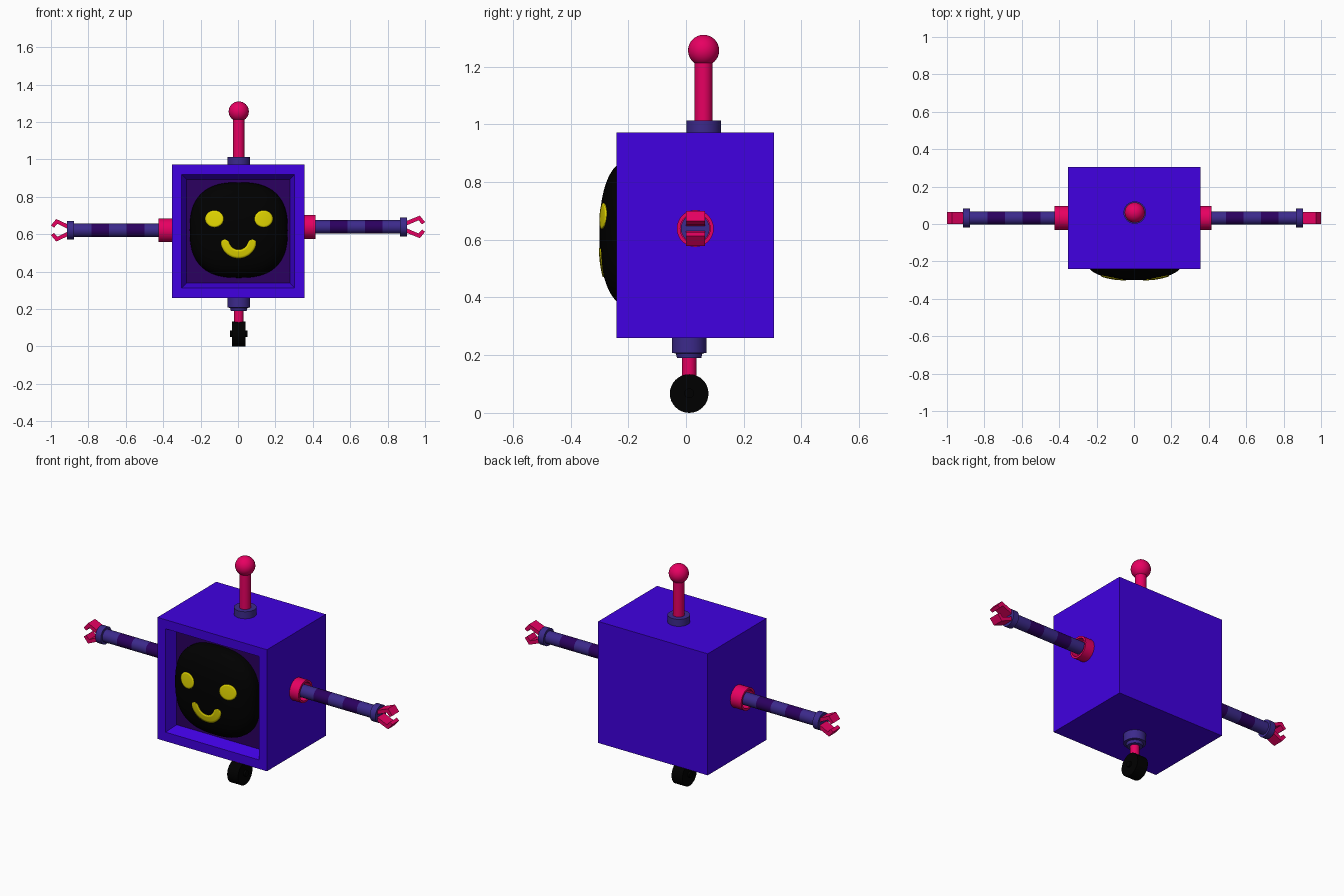
import bpy, bmesh, math
from mathutils import Matrix, Vector

if "Cube" in bpy.data.objects:
    bpy.data.objects.remove(bpy.data.objects["Cube"])


def material(name, rgb):
    m = bpy.data.materials.new(name)
    m.diffuse_color = (*rgb, 1)
    m.use_nodes = True
    m.node_tree.nodes["Principled BSDF"].inputs["Base Color"].default_value = m.diffuse_color
    return m


VIOLET = material("violet", (0.052, 0.0, 0.75))
PINK = material("pink", (0.86, 0.0, 0.13))
INDIGO = material("indigo", (0.045, 0.023, 0.26))
PURPLE = material("dark purple", (0.024, 0.0, 0.115))
BLACK = material("black", (0.0, 0.0, 0.0))
YELLOW = material("yellow", (0.77, 0.68, 0.0))


def finish(name, bm, mats, smooth=True):
    bmesh.ops.recalc_face_normals(bm, faces=bm.faces)
    me = bpy.data.meshes.new(name)
    bm.to_mesh(me)
    bm.free()
    for m in mats:
        me.materials.append(m)
    ob = bpy.data.objects.new(name, me)
    bpy.context.collection.objects.link(ob)
    if smooth:
        bpy.ops.object.select_all(action='DESELECT')
        ob.select_set(True)
        bpy.context.view_layer.objects.active = ob
        bpy.ops.object.shade_smooth_by_angle(angle=math.radians(35))
    return ob


def lathe(name, profile, mats, loc, axis=(0, 0, 1), sides=32, bands=None):
    """Revolve (radius, height) points about an axis; bands gives a slot per segment."""
    bm = bmesh.new()
    rings = []
    for r, h in profile:
        n = sides if r > 1e-6 else 1
        rings.append([bm.verts.new((r * math.cos(math.tau * i / sides),
                                    r * math.sin(math.tau * i / sides), h)) for i in range(n)])
    for k, (a, b) in enumerate(zip(rings, rings[1:])):
        for i in range(sides):
            j = (i + 1) % sides
            vs = [a[i % len(a)], a[j % len(a)], b[j % len(b)], b[i % len(b)]]
            f = bm.faces.new(list(dict.fromkeys(vs)))
            f.material_index = bands[k] if bands else 0
    rot = Vector((0, 0, 1)).rotation_difference(Vector(axis)).to_matrix().to_4x4()
    bm.transform(Matrix.Translation(loc) @ rot)
    return finish(name, bm, mats)


def rod(r, h0, h1):
    return [(0, h0), (r, h0), (r, h1), (0, h1)]


# Box body with a sloped recess in the front
bm = bmesh.new()
bmesh.ops.create_cube(bm, size=1)
bm.transform(Matrix.Translation((0.001, 0.032, 0.616)) @ Matrix.Diagonal((0.71, 0.545, 0.712, 1)))
bm.normal_update()
front = min(bm.faces, key=lambda f: f.calc_center_median().y)
bmesh.ops.inset_region(bm, faces=[front], thickness=0.053, use_even_offset=True)
bmesh.ops.inset_region(bm, faces=[front], thickness=0.026, use_even_offset=True)
for v in front.verts:
    v.co.y += 0.065
front.material_index = 1
finish("body", bm, [VIOLET, PURPLE], smooth=False)

# Bulging rounded-square face
CX, CZ, AX, AZ, CY, DEPTH = 0.004, 0.622, 0.262, 0.255, -0.19, 0.11
N, M = 2.6, 2.3


def face_y(x, z):
    rho = (abs((x - CX) / AX) ** N + abs((z - CZ) / AZ) ** N) ** (1 / N)
    return CY - DEPTH * max(0, 1 - rho ** M) ** (1 / M)


bm = bmesh.new()
SEG, RINGS = 64, 20
rows = []
for k in range(1, RINGS + 2):
    t = min(k / RINGS, 1) * math.pi / 2
    rho = math.sin(t) ** (2 / M)
    y = CY - DEPTH * max(0, math.cos(t)) ** (2 / M) if k <= RINGS else -0.17
    row = []
    for i in range(SEG):
        c, s = math.cos(math.tau * i / SEG), math.sin(math.tau * i / SEG)
        q = rho / (abs(c) ** N + abs(s) ** N) ** (1 / N)
        row.append(bm.verts.new((CX + AX * q * c, y, CZ + AZ * q * s)))
    rows.append(row)
tip = bm.verts.new((CX, CY - DEPTH, CZ))
for i in range(SEG):
    j = (i + 1) % SEG
    bm.faces.new((tip, rows[0][i], rows[0][j]))
    for a, b in zip(rows, rows[1:]):
        bm.faces.new((a[i], a[j], b[j], b[i]))
bm.faces.new(rows[-1])
finish("face_screen", bm, [BLACK])


def plate(name, grid):
    """Thin plate laid on the face from rows of (x, z) points."""
    bm = bmesh.new()
    vs = [[bm.verts.new((x, face_y(x, z) - 0.002, z)) for x, z in row] for row in grid]
    for a, b in zip(vs, vs[1:]):
        for i in range(len(a) - 1):
            bm.faces.new((a[i], a[i + 1], b[i + 1], b[i]))
    bmesh.ops.remove_doubles(bm, verts=bm.verts, dist=1e-5)
    ob = finish(name, bm, [YELLOW])
    mod = ob.modifiers.new("thickness", 'SOLIDIFY')
    mod.thickness, mod.offset = 0.005, 0


# Eyes and smile
for name, ex in (("left_eye", -0.126), ("right_eye", 0.137)):
    plate(name, [[(ex + 0.049 * k / 5 * math.cos(math.tau * i / 32),
                   0.682 + 0.045 * k / 5 * math.sin(math.tau * i / 32)) for i in range(33)]
                 for k in range(6)])
smile = []
for k in range(41):
    u = k / 20 - 1
    ang = math.radians(270 + 93 * u)
    w = 0.023 * max(0.02, 1 - abs(u) ** 14) ** 0.5
    smile.append([(0.003 + (0.074 + w * j / 2) * math.cos(ang),
                   0.568 + (0.074 + w * j / 2) * math.sin(ang)) for j in range(-2, 3)])
plate("smile", smile)

# Antenna
AX0, AY = 0.004, 0.061
lathe("antenna_base", rod(0.06, 0.965, 1.013), [INDIGO], (AX0, AY, 0))
lathe("antenna_rod", rod(0.031, 1.0, 1.23), [PINK], (AX0, AY, 0))
lathe("antenna_ball", [(0.054 * math.sin(math.pi * i / 16), -0.054 * math.cos(math.pi * i / 16))
                       for i in range(17)], [PINK], (AX0, AY, 1.256))

# Arms: cuff, striped tube, wrist ring and two bent claws each
for side, sx, z, cuff, wrist in (("left", -1, 0.621, 0.425, 0.877), ("right", 1, 0.639, 0.415, 0.867)):
    loc, axis = (0, 0.032, z), (sx, 0, 0)
    lathe(side + "_cuff", [(0, 0.35), (0.064, 0.35), (0.064, cuff), (0.052, cuff),
                           (0.052, 0.375), (0, 0.375)], [PINK], loc, axis)
    stops = [0.37] + [wrist - 0.094 * i for i in (4, 3, 2, 1, 0)]
    lathe(side + "_arm", [(0, 0.37)] + [(0.036, h) for h in stops] + [(0, wrist)],
          [INDIGO, PURPLE], loc, axis, bands=[0, 0, 1, 0, 1, 0, 0])
    lathe(side + "_wrist", rod(0.05, wrist, wrist + 0.036), [INDIGO], loc, axis)
    for part, sz in (("upper", 1), ("lower", -1)):
        bm = bmesh.new()
        outline = [(wrist + 0.03, 0.006), (wrist + 0.03, 0.030), (0.972, 0.060),
                   (1.0, 0.026), (0.984, 0.014), (0.965, 0.035)]
        base = bm.faces.new([bm.verts.new((sx * x, 0.0, z + sz * h)) for x, h in outline])
        ext = bmesh.ops.extrude_face_region(bm, geom=[base])
        for v in ext["geom"]:
            if isinstance(v, bmesh.types.BMVert):
                v.co.y += 0.065
        finish(f"{side}_{part}_claw", bm, [PINK], smooth=False)

# Neck under the body, leg and wheel
WX, WY = 0.004, 0.011
lathe("hip_collar", [(0, 0.27), (0.06, 0.27), (0.06, 0.208), (0.046, 0.206), (0.042, 0.19), (0, 0.19)],
      [INDIGO], (WX, WY, 0))
lathe("leg", rod(0.025, 0.09, 0.2), [PINK], (WX, WY, 0))
lathe("wheel", rod(0.067, -0.035, 0.035), [BLACK], (WX, WY, 0.067), (1, 0, 0))
lathe("wheel_axle", rod(0.017, -0.046, 0.046), [BLACK], (WX, WY, 0.068), (1, 0, 0), sides=16)
